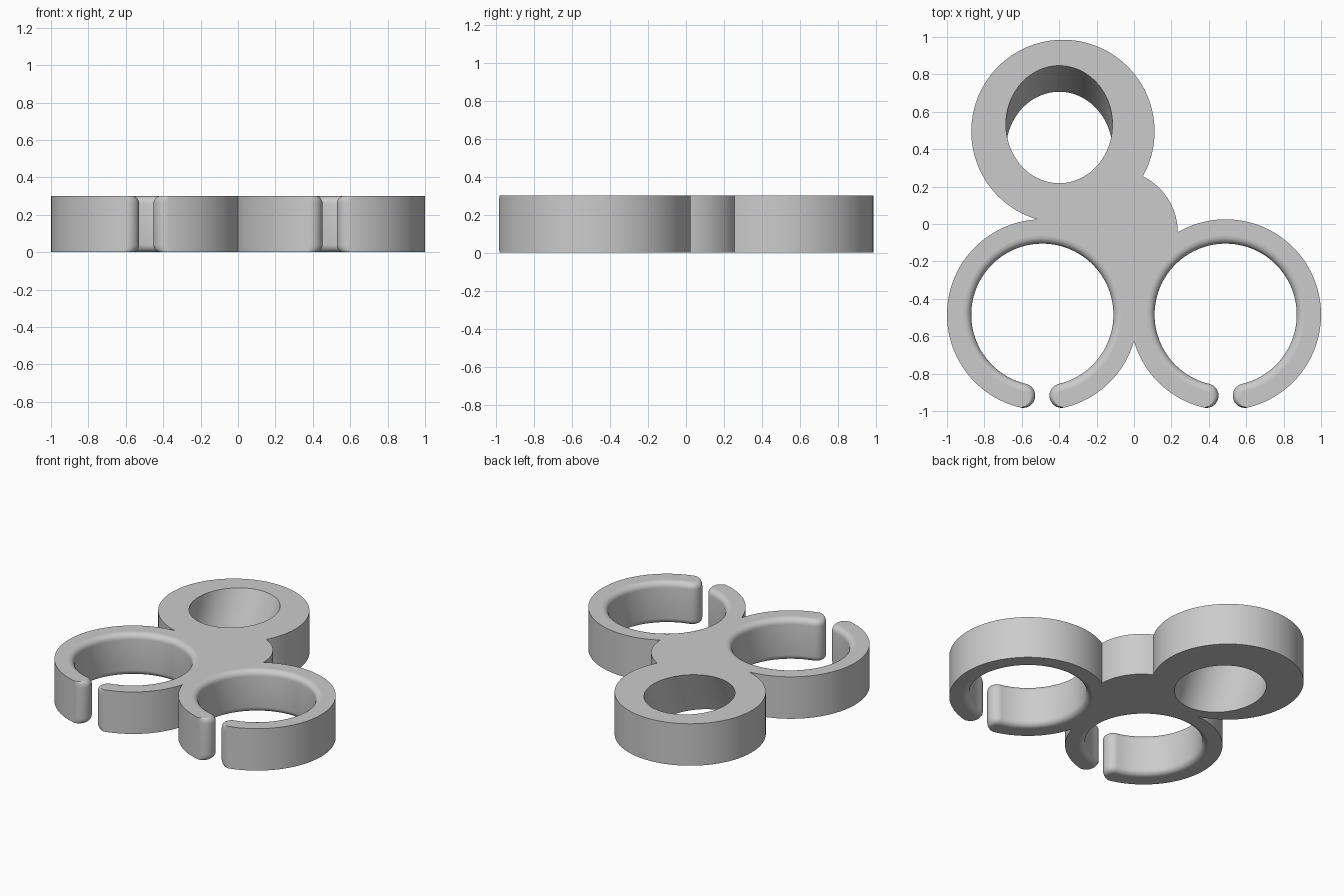
import bpy
import bmesh
from math import atan2, ceil, cos, pi, radians, sin, sqrt, tau
from mathutils import Vector

if "Cube" in bpy.data.objects:
    bpy.data.objects.remove(bpy.data.objects["Cube"])

HEIGHT = 0.3
FILLET = 0.04
WALL = 0.065          # half thickness of a clip arm
GAP = radians(13.4)   # half angle between the clip tips
CLIP_R, MID_R, HOLE_R = 0.51, 0.445, 0.38

# Discs that make up the outline: (centre, radius)
ring = (Vector((-0.38, 0.495)), 0.49)
hub = (Vector((-0.1, -0.045)), 0.334)
clip_a = (Vector((-0.49, -0.485)), CLIP_R)
clip_b = (Vector((0.49, -0.485)), CLIP_R)


def meet(first, second):
    """Crossing of two circles on the right of the line joining them."""
    (c, r), (d, s) = first, second
    gap = d - c
    along = (gap.length_squared + r * r - s * s) / (2 * gap.length)
    axis = gap.normalized()
    return c + axis * along + Vector((axis.y, -axis.x)) * sqrt(r * r - along * along)


def angle(disc, point):
    v = point - disc[0]
    return atan2(v.y, v.x)


outline = []  # (position, inward direction, fillet weight)


def arc(centre, radius, start, end, weight=lambda t: 0, inward=-1):
    steps = max(8, ceil(abs(end - start) / tau * 128))
    for i in range(steps):
        t = i / steps
        a = start + (end - start) * t
        normal = Vector((cos(a), sin(a)))
        outline.append((centre + normal * radius, normal * inward, weight(t)))


def outer_arc(disc, start, end):
    while end < start:
        end += tau
    arc(*disc, start, end)


def clip(disc, start, end):
    """Outer arm, round tip, inner hole, round tip, outer arm."""
    centre = disc[0]
    left, right = 1.5 * pi - GAP, 1.5 * pi + GAP
    tip_l = centre + MID_R * Vector((cos(left), sin(left)))
    tip_r = centre + MID_R * Vector((cos(right), sin(right)))
    outer_arc(disc, start % tau, left)
    arc(tip_l, WALL, left, left + pi, lambda t: min(1, 1.6 * t))
    arc(centre, HOLE_R, left, right - tau, lambda t: 1, 1)
    arc(tip_r, WALL, right - pi, right, lambda t: min(1, 1.6 * (1 - t)))
    outer_arc(disc, right, end)


# Walk counter-clockwise around the whole silhouette
p_ring_hub = meet(hub, ring)
p_ring_clip = meet(clip_a, ring)
if p_ring_clip.x > clip_a[0].x:
    p_ring_clip = meet(ring, clip_a)
p_clips = meet(clip_a, clip_b)
p_clip_hub = max(meet(clip_b, hub), meet(hub, clip_b), key=lambda p: p.x)
outer_arc(ring, angle(ring, p_ring_hub), angle(ring, p_ring_clip))
clip(clip_a, angle(clip_a, p_ring_clip), angle(clip_a, p_clips))
clip(clip_b, angle(clip_b, p_clips), angle(clip_b, p_clip_hub))
outer_arc(hub, angle(hub, p_clip_hub), angle(hub, p_ring_hub))

# Loft the outline upward, rounding the rims of the clip holes
STEPS = 6
quarter = [i / STEPS * pi / 2 for i in range(STEPS + 1)]
levels = [(FILLET * (1 - cos(a)), FILLET * (1 - sin(a))) for a in quarter]
levels += [(HEIGHT - z, inset) for z, inset in reversed(levels)]

bm = bmesh.new()
loops = [[bm.verts.new((*(p + n * inset * w), z)) for p, n, w in outline]
         for z, inset in levels]
for low, high in zip(loops, loops[1:]):
    for i in range(len(low)):
        bm.faces.new((low[i - 1], low[i], high[i], high[i - 1]))
bm.faces.new(reversed(loops[0]))
bm.faces.new(loops[-1])
mesh = bpy.data.meshes.new("clip_holder")
bm.to_mesh(mesh)
bm.free()
body = bpy.data.objects.new("clip_holder", mesh)
bpy.context.collection.objects.link(body)

grey = bpy.data.materials.new("light_grey")
grey.use_nodes = True
colour = (0.6, 0.6, 0.6, 1)
grey.diffuse_color = colour
grey.node_tree.nodes["Principled BSDF"].inputs["Base Color"].default_value = colour
mesh.materials.append(grey)

# Slanted bore through the closed ring
bpy.ops.mesh.primitive_cylinder_add(
    vertices=96, radius=0.285, depth=1.2,
    location=(-0.4, 0.4625, HEIGHT / 2), rotation=(radians(-25), 0, 0))
bore = bpy.context.object
bore.name = "bore_cutter"
bore.hide_render = True
bore.data.materials.append(grey)
cut = body.modifiers.new("bore", "BOOLEAN")
cut.operation = "DIFFERENCE"
cut.solver = "EXACT"
cut.object = bore
bpy.ops.object.select_all(action="DESELECT")
body.select_set(True)
bpy.context.view_layer.objects.active = body
bpy.ops.object.modifier_apply(modifier=cut.name)
bpy.data.objects.remove(bore)

# Smooth walls, flat top and bottom
bpy.ops.object.shade_smooth_by_angle(angle=radians(30))
for face in body.data.polygons:
    if abs(face.normal.z) > 0.999:
        face.use_smooth = False
